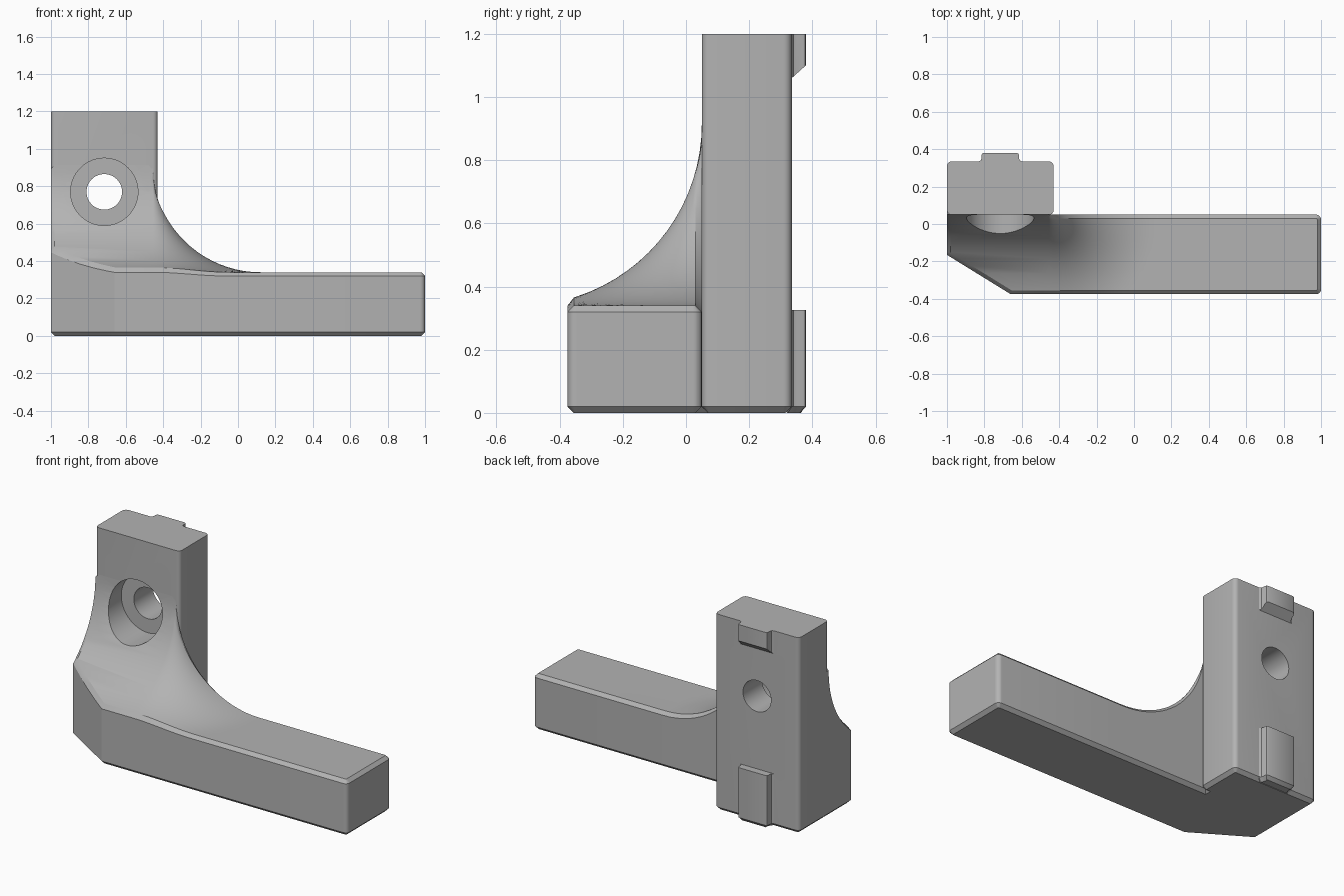
import bpy, bmesh, math
from mathutils import Vector

if "Cube" in bpy.data.objects:
    bpy.data.objects.remove(bpy.data.objects["Cube"])

CHAMFER = 0.02
SWEEP = 0.574                      # radius of the large blend
FLOOR = 0.34                       # height of the arm
CORNER_X, FACE_Y = -0.454, 0.05    # where the blend meets the post
BACK_Y, TOP = 0.335, 1.2
HOLE_X, HOLE_Z = -0.715, 0.77

grey = bpy.data.materials.new("plain grey")
grey.use_nodes = True
colour = (0.45, 0.45, 0.45, 1)
grey.diffuse_color = colour
grey.node_tree.nodes["Principled BSDF"].inputs["Base Color"].default_value = colour


def outline(corners, steps=5):
    """Counter-clockwise corners (x, y, radius) to points; square corners may be rounded."""
    points = []
    for i, (x, y, r) in enumerate(corners):
        p = Vector((x, y))
        if not r:
            points.append(p)
            continue
        to_prev = (Vector(corners[i - 1][:2]) - p).normalized()
        to_next = (Vector(corners[(i + 1) % len(corners)][:2]) - p).normalized()
        for k in range(steps + 1):
            t = math.pi / 2 * k / steps
            points.append(p + r * (to_prev * (1 - math.sin(t)) + to_next * (1 - math.cos(t))))
    return points


def solid(name, points, height, base=0.0, top_chamfer=False, bottom_chamfer=True, cuts=()):
    """Closed body over an outline, its top following height(x, y)."""
    bm = bmesh.new()
    top = bm.faces.new([bm.verts.new((p.x, p.y, 0)) for p in points])
    top.normal_update()
    if top_chamfer:
        bmesh.ops.inset_individual(bm, faces=[top], thickness=CHAMFER, use_even_offset=True)
        inner = set(top.verts)
        for v in bm.verts:
            v.co.z = 0 if v in inner else -CHAMFER
    for co, normal in cuts:
        bmesh.ops.bisect_plane(bm, geom=bm.verts[:] + bm.edges[:] + bm.faces[:],
                               dist=1e-5, plane_co=co, plane_no=normal)
    for v in bm.verts:
        v.co.z += height(v.co.x, v.co.y)
    # walls
    rim = [e for e in bm.edges if e.is_boundary]
    new = bmesh.ops.extrude_edge_only(bm, edges=rim)["geom"]
    for v in new:
        if isinstance(v, bmesh.types.BMVert):
            v.co.z = base + (CHAMFER if bottom_chamfer else 0)
    # underside
    rim = [e for e in bm.edges if e.is_boundary]
    bottom = bmesh.ops.edgeloop_fill(bm, edges=rim)["faces"][0]
    bmesh.ops.recalc_face_normals(bm, faces=bm.faces[:])
    if bottom_chamfer:
        bmesh.ops.inset_individual(bm, faces=[bottom], thickness=CHAMFER, use_even_offset=True)
        for v in bottom.verts:
            v.co.z = base
    bmesh.ops.recalc_face_normals(bm, faces=bm.faces[:])
    mesh = bpy.data.meshes.new(name)
    bm.to_mesh(mesh)
    bm.free()
    mesh.materials.append(grey)
    obj = bpy.data.objects.new(name, mesh)
    bpy.context.collection.objects.link(obj)
    return obj


def activate(obj):
    bpy.ops.object.select_all(action='DESELECT')
    obj.select_set(True)
    bpy.context.view_layer.objects.active = obj


def bore(obj, radius, y0, y1):
    """Drill a round hole along y."""
    bpy.ops.mesh.primitive_cylinder_add(vertices=64, radius=radius, depth=y1 - y0,
                                        location=(HOLE_X, (y0 + y1) / 2, HOLE_Z),
                                        rotation=(math.pi / 2, 0, 0))
    cutter = bpy.context.object
    cutter.hide_render = True
    cutter.data.materials.append(grey)
    mod = obj.modifiers.new("bore", 'BOOLEAN')
    mod.operation, mod.solver, mod.object = 'DIFFERENCE', 'EXACT', cutter
    activate(obj)
    bpy.ops.object.modifier_apply(modifier=mod.name)
    bpy.data.objects.remove(cutter)


def blend(x, y):
    """Concave quarter round sweeping from the post down to the arm."""
    d = math.hypot(max(x - CORNER_X, 0), max(FACE_Y - y, 0))
    d = min(d, SWEEP)
    return FLOOR + SWEEP - math.sqrt(max(SWEEP ** 2 - (SWEEP - d) ** 2, 0))


# arm with the swept blend, tucked slightly into the post
arcs = [SWEEP * (1 - math.cos(math.pi / 2 * i / 20)) for i in range(21)]
cuts = [((CORNER_X + d, 0, 0), (1, 0, 0)) for d in arcs]
cuts += [((0, FACE_Y - d, 0), (0, 1, 0)) for d in arcs if d < 0.42]
arm_shape = outline([(-1, -0.165, 0), (-0.66, -0.375, 0), (1, -0.375, 0.026),
                     (1, FACE_Y, 0.026), (-0.46, FACE_Y, 0), (-0.46, 0.1, 0),
                     (-0.97, 0.1, 0), (-1, 0.074, 0)])
arm = solid("arm", arm_shape, blend, top_chamfer=True, cuts=cuts)

# upright post
post_shape = outline([(-1, FACE_Y, 0.024), (-0.43, FACE_Y, 0.024),
                      (-0.43, BACK_Y, 0.026), (-1, BACK_Y, 0.026)])
post = solid("post", post_shape, lambda x, y: TOP)

# counterbored screw hole
bore(arm, 0.18, -0.4, 0.15)
bore(post, 0.18, -0.4, 0.15)
bore(post, 0.095, 0.1, 0.5)

# locating ribs on the back, with flared roots
half = [(0.115, 0.30), (0.115, BACK_Y), (0.104, 0.341), (0.1, 0.352), (0.1, 0.368),
        (0.097, 0.376), (0.088, 0.38)]
rib_shape = [Vector((HOLE_X + x, y)) for x, y in half]
rib_shape += [Vector((HOLE_X - x, y)) for x, y in reversed(half)]
lower_rib = solid("lower_rib", rib_shape, lambda x, y: 0.325)
upper_rib = solid("upper_rib", rib_shape, lambda x, y: TOP, base=1.0, bottom_chamfer=False)
for v in upper_rib.data.vertices:
    if v.co.z < 1.1:
        v.co.z = 1.06 + (v.co.y - BACK_Y) * 0.9

for obj in (arm, post, lower_rib, upper_rib):
    activate(obj)
    bpy.ops.object.shade_smooth_by_angle(angle=math.radians(30))
